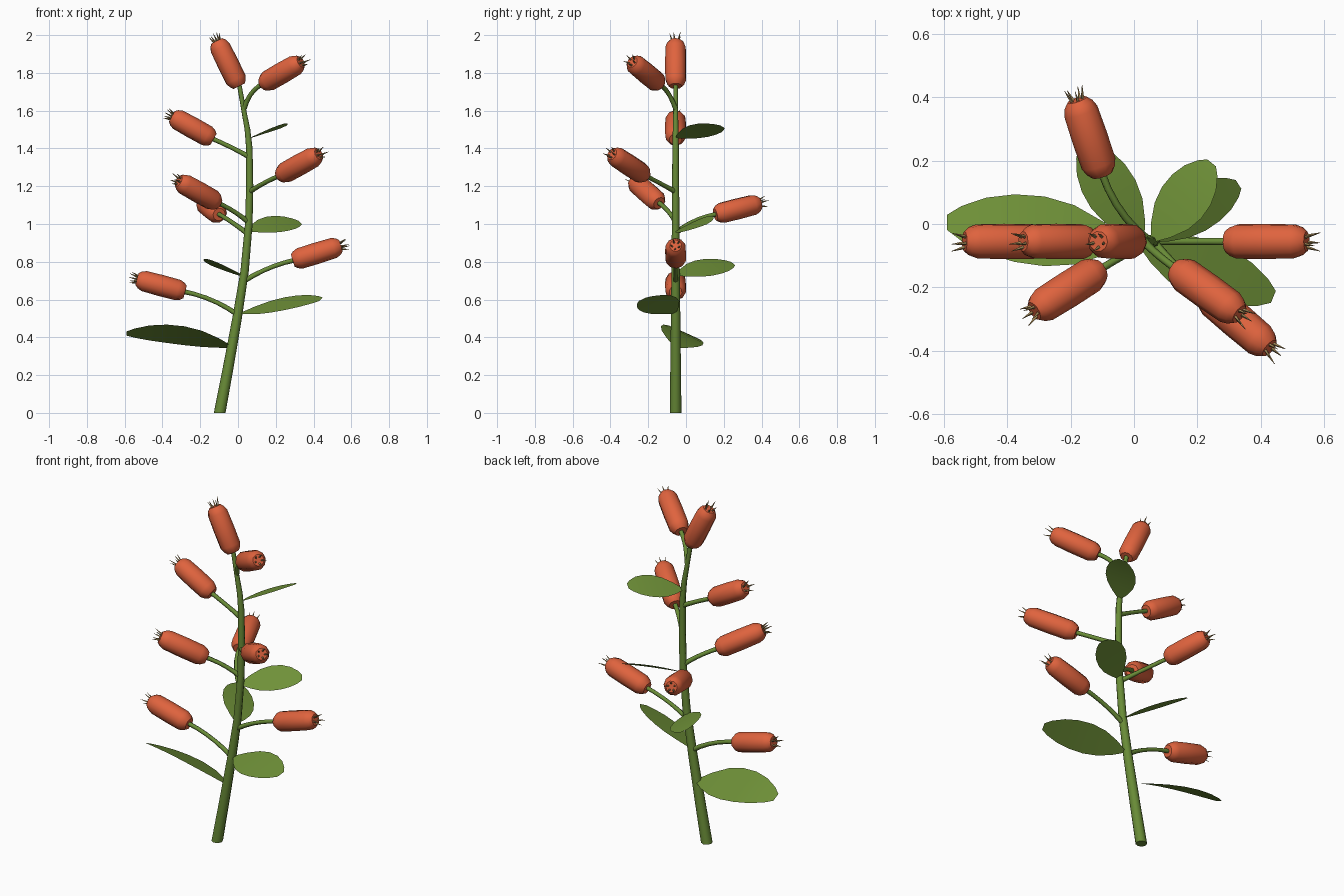
import bpy, bmesh, math
from mathutils import Vector as V

if "Cube" in bpy.data.objects:
    bpy.data.objects.remove(bpy.data.objects["Cube"])


def material(name, rgb):
    m = bpy.data.materials.new(name)
    m.diffuse_color = (*rgb, 1)
    m.use_nodes = True
    m.node_tree.nodes["Principled BSDF"].inputs["Base Color"].default_value = m.diffuse_color
    return m


GREEN = material("leaf green", (0.16, 0.285, 0.04))
STEM = material("stem green", (0.14, 0.26, 0.038))
ORANGE = material("pod orange", (0.74, 0.125, 0.048))
TAN = material("dry tan", (0.36, 0.24, 0.09))


def finish(bm, name, mat, smooth=None, recalc=True):
    if recalc:
        bmesh.ops.recalc_face_normals(bm, faces=bm.faces)
    me = bpy.data.meshes.new(name)
    bm.to_mesh(me)
    bm.free()
    me.materials.append(mat)
    ob = bpy.data.objects.new(name, me)
    bpy.context.collection.objects.link(ob)
    if smooth:
        bpy.ops.object.select_all(action='DESELECT')
        ob.select_set(True)
        bpy.context.view_layer.objects.active = ob
        bpy.ops.object.shade_smooth_by_angle(angle=math.radians(smooth))
    return ob


def tube(bm, pts, radii, sides, flat_start=False):
    """Closed tube through points with one radius per point."""
    rings = []
    for i, p in enumerate(pts):
        t = (pts[min(i + 1, len(pts) - 1)] - pts[max(i - 1, 0)]).normalized()
        if flat_start and i == 0:
            t = V((0, 0, 1))
        u = t.cross(V((0.05, 1, 0.1))).normalized()
        w = t.cross(u)
        rings.append([bm.verts.new(p + radii[i] * (u * math.cos(a) + w * math.sin(a)))
                      for a in (2 * math.pi * k / sides for k in range(sides))])
    for a, b in zip(rings, rings[1:]):
        for k in range(sides):
            j = (k + 1) % sides
            bm.faces.new((a[k], a[j], b[j], b[k]))
    bm.faces.new(rings[0][::-1])
    bm.faces.new(rings[-1])


def bezier(a, c, b, n):
    return [a * (1 - t) ** 2 + c * 2 * t * (1 - t) + b * t * t
            for t in (i / n for i in range(n + 1))]


# Main stem: x, z, radius
Y = -0.055
stem = [(-0.097, 0, .031), (-0.05, .25, .028), (-0.005, .5, .025), (.035, .75, .022),
        (.057, 1.0, .020), (.062, 1.2, .019), (.06, 1.4, .017), (.05, 1.5, .015),
        (.031, 1.6, .013), (.006, 1.74, .012)]
bm = bmesh.new()
tube(bm, [V((x, Y, z)) for x, z, r in stem], [r for x, z, r in stem], 8, True)
finish(bm, "stem", STEM, 50)


# Pods: stem joint (x, z), pod base, pod tip
pods = [
    (None, (.006, Y, 1.73), (-.112, Y, 1.97)),
    ((.032, 1.61), (.13, -.14, 1.74), (.333, -.285, 1.858)),
    ((.052, 1.36), (-.13, Y, 1.448), (-.35, Y, 1.57)),
    ((.06, 1.17), (.22, -.215, 1.255), (.428, -.392, 1.37)),
    ((.055, 1.01), (-.105, -.142, 1.11), (-.315, -.275, 1.228)),
    ((.05, .95), (-.1, .155, 1.05), (-.18, .392, 1.11)),
    ((.035, .70), (.29, Y, .806), (.545, Y, .885)),
    ((-.002, .52), (-.28, Y, .64), (-.535, Y, .708)),
]
for joint, base, tip in pods:
    base, tip = V(base), V(tip)
    axis = (tip - base).normalized()

    # Curved stalk bending into the pod axis
    if joint:
        a = V((joint[0], Y, joint[1]))
        c = base - axis * (base - a).length * 0.5
        c.z += 0.012
        pts = bezier(a, c, base + axis * 0.01, 5)
        bm = bmesh.new()
        tube(bm, pts, [.014, .013, .012, .012, .012, .013], 6)
        finish(bm, "pod_stalk", STEM, 65)

    # Pod body with rounded shoulders
    prof = [(0, .034), (.06, .047), (.15, .056), (.5, .057), (.85, .055), (.94, .046), (1, .032)]
    bm = bmesh.new()
    tube(bm, [base.lerp(tip, t) for t, r in prof], [r for t, r in prof], 10)
    finish(bm, "pod", ORANGE, 45)

    # Dry spikes at the pod tip
    u = axis.cross(V((0.05, 1, 0.1))).normalized()
    w = axis.cross(u)
    bm = bmesh.new()
    for k in range(5):
        ang = 2 * math.pi * k / 5 + 0.4
        d = u * math.cos(ang) + w * math.sin(ang)
        tube(bm, [tip + d * .017 - axis * .006, tip + d * .031 + axis * (.034 + .008 * (k % 2))],
             [.0065, .0008], 4)
    finish(bm, "pod_spikes", TAN)


# Leaves: base, middle, tip, half width vector at the middle
leaves = [
    ((-.035, -.055, .35), (-.31, -.02, .412), (-.59, .005, .42), (0, .11, -.05)),
    ((.02, -.06, .53), (.23, -.145, .575), (.44, -.23, .602), (.035, .085, .04)),
    ((.025, -.05, .73), (-.075, .11, .77), (-.16, .25, .79), (.07, .045, -.04)),
    ((.055, -.05, .965), (.2, .05, 1.0), (.33, .125, 1.008), (-.04, .062, .04)),
    ((.06, -.05, 1.455), (.16, .08, 1.495), (.245, .193, 1.515), (-.062, .05, -.03)),
]
outline = [(0, .12), (.12, .5), (.28, .85), (.45, 1), (.62, .97), (.78, .8), (.92, .5), (1, .22)]
for a, m, b, h in leaves:
    a, m, b, h = V(a), V(m), V(b), V(h)
    c = m * 2 - (a + b) / 2
    bm = bmesh.new()
    rows = []
    for t, s in outline:
        p = a * (1 - t) ** 2 + c * 2 * t * (1 - t) + b * t * t
        rows.append([bm.verts.new(p + h * s * k) for k in (-1, 0, 1)])
    for r, q in zip(rows, rows[1:]):
        for k in (0, 1):
            bm.faces.new((r[k], q[k], q[k + 1], r[k + 1]))
    bm.normal_update()
    if sum(f.normal.z for f in bm.faces) < 0:
        bmesh.ops.reverse_faces(bm, faces=bm.faces)
    finish(bm, "leaf", GREEN, 40, recalc=False)
